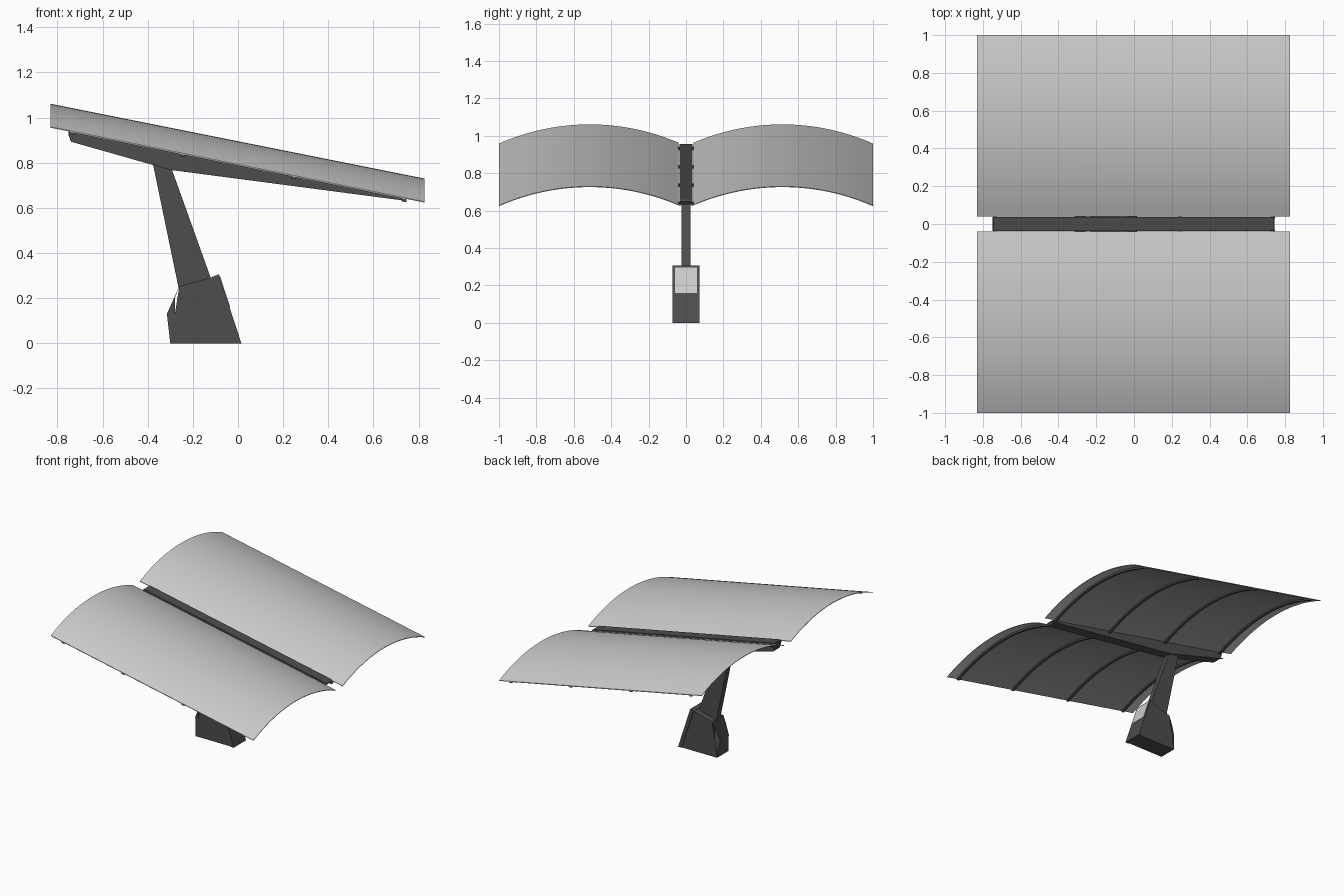
import bpy, bmesh, math

cube = bpy.data.objects.get("Cube")
if cube:
    bpy.data.objects.remove(cube, do_unlink=True)


def material(name, value):
    mat = bpy.data.materials.new(name)
    mat.use_nodes = True
    color = (value, value, value, 1)
    mat.diffuse_color = color
    mat.node_tree.nodes["Principled BSDF"].inputs["Base Color"].default_value = color
    return mat


light = material("light grey", 0.6)
mid = material("mid grey", 0.33)
dark = material("dark grey", 0.075)


def finish(name, bm, mat):
    bmesh.ops.recalc_face_normals(bm, faces=bm.faces)
    mesh = bpy.data.meshes.new(name)
    bm.to_mesh(mesh)
    bm.free()
    mesh.materials.append(mat)
    obj = bpy.data.objects.new(name, mesh)
    bpy.context.collection.objects.link(obj)
    return obj


def smooth(obj):
    bpy.ops.object.select_all(action='DESELECT')
    obj.select_set(True)
    bpy.context.view_layer.objects.active = obj
    bpy.ops.object.shade_smooth_by_angle(angle=math.radians(30))


def loft(name, rings, mat):
    """Closed solid through matching rings of points."""
    bm = bmesh.new()
    loops = [[bm.verts.new(p) for p in ring] for ring in rings]
    n = len(loops[0])
    for a, b in zip(loops, loops[1:]):
        for i in range(n):
            j = (i + 1) % n
            bm.faces.new((a[i], a[j], b[j], b[i]))
    bm.faces.new(loops[0])
    bm.faces.new(loops[-1])
    return finish(name, bm, mat)


def prism(name, outline, half, mat):
    """Side outline in x, z extruded across y."""
    return loft(name, [[(x, y, z) for x, z in outline] for y in (-half, half)], mat)


SLOPE = -0.2
RADIUS = 1.2


def arch(y):
    """Height of the wing's curved top at x = 0."""
    return 0.895 - RADIUS + math.sqrt(RADIUS ** 2 - (abs(y) - 0.515) ** 2)


def curved_strip(name, side, x0, x1, y0, y1, top, bottom, mat, steps=28):
    """Arched, sloping slab lying between two depths under the wing top."""
    ys = [side * (y0 + (y1 - y0) * i / steps) for i in range(steps + 1)]
    rings = []
    for x in (x0, x1):
        upper = [(x, y, arch(y) + SLOPE * x - top) for y in ys]
        lower = [(x, y, arch(y) + SLOPE * x - bottom) for y in reversed(ys)]
        rings.append(upper + lower)
    obj = loft(name, rings, mat)
    smooth(obj)
    return obj


# Curved wings, with a darker lining and ribs below
for side, label in ((1, "back"), (-1, "front")):
    curved_strip(label + "_wing", side, -0.83, 0.827, 0.04, 1, 0, 0.004, light)
    curved_strip(label + "_lining", side, -0.74, 0.74, 0.04, 0.998, 0.004, 0.007, mid)
    for i in range(4):
        x = -0.735 + i * 0.49
        curved_strip(f"{label}_rib_{i + 1}", side, x - 0.011, x + 0.011,
                     0.03, 0.995, 0.004, 0.018, dark)

# Central beam
prism("beam", [(-0.75, 0.95), (-0.745, 0.955), (0.735, 0.66), (0.745, 0.65),
               (0.73, 0.633), (-0.3, 0.768), (-0.74, 0.893), (-0.75, 0.92)],
      0.036, dark)

# Leaning post
prism("post", [(-0.38, 0.81), (-0.3, 0.79), (-0.11, 0.26), (-0.26, 0.23)],
      0.023, dark)

# Pedestal body with a narrower bulge at the rear
prism("pedestal", [(-0.3, 0), (0, 0), (-0.1, 0.297), (-0.26, 0.253)], 0.066, dark)
loft("pedestal_rear",
     [[(x, y, z) for x, y, z in ((-0.3, -w, 0), (-0.315, -w * 0.75, 0.13),
                                 (-0.26, -w, 0.253), (-0.26, w, 0.253),
                                 (-0.315, w * 0.75, 0.13), (-0.3, w, 0))]
      for w in (0.066, 0.001)][:1] +
     [[(-0.28, y, z) for y, z in ((-0.066, 0.001), (-0.066, 0.13), (-0.066, 0.2),
                                  (0.066, 0.2), (0.066, 0.13), (0.066, 0.001))]],
     dark)

# Sloping console face and its screen
prism("console", [(-0.012, 0), (0.015, 0), (-0.085, 0.306), (-0.112, 0.295)],
      0.072, dark)


def on_console(z, lift):
    return (0.015 - z * 0.1 / 0.306 + lift, z)


prism("screen", [on_console(0.16, -0.002), on_console(0.16, 0.003),
                 on_console(0.295, 0.003), on_console(0.295, -0.002)], 0.06, light)
